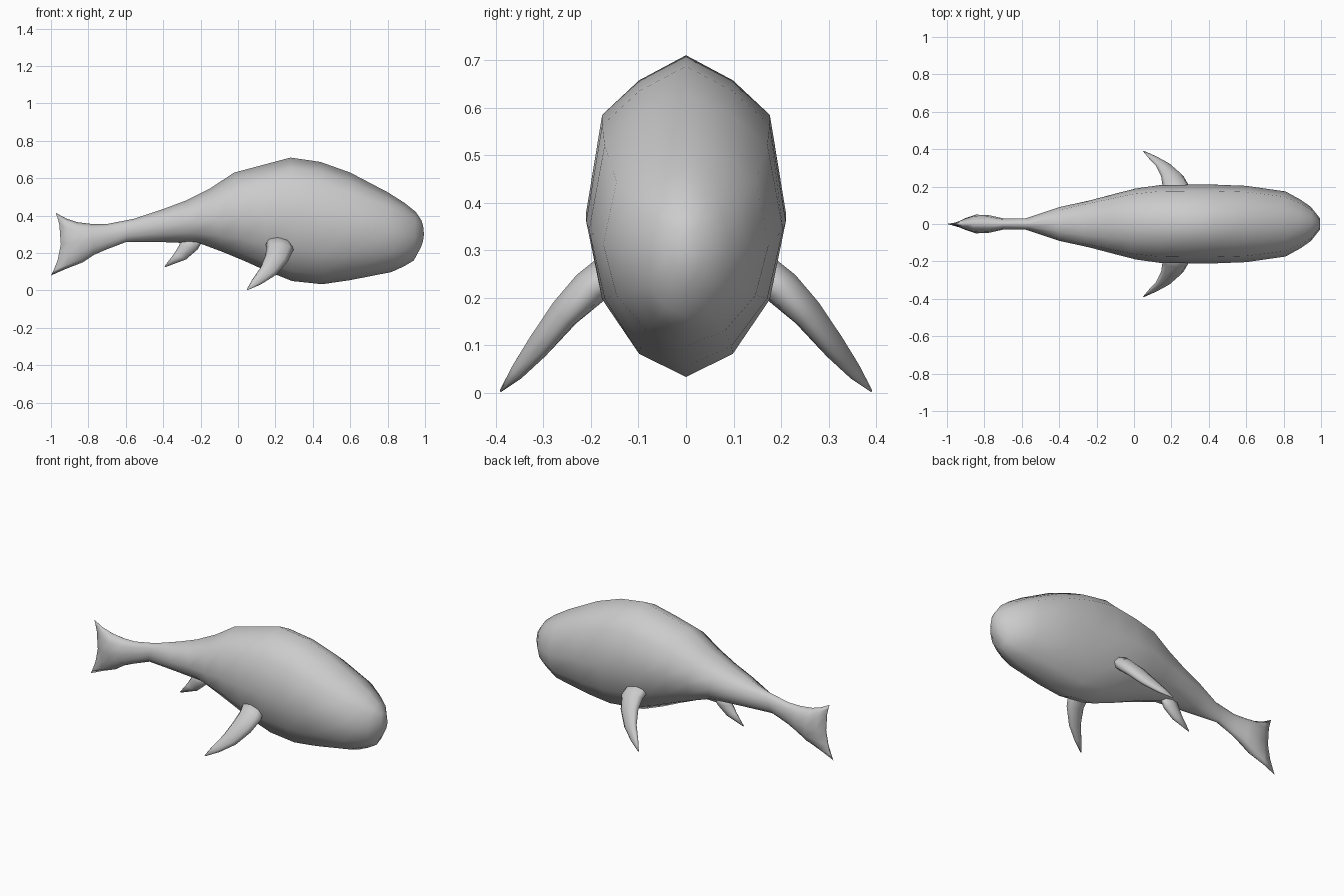
import bpy, bmesh
from math import sin, cos, pi
from mathutils import Vector

if "Cube" in bpy.data.objects:
    bpy.data.objects.remove(bpy.data.objects["Cube"])

GREY = (0.6, 0.6, 0.6, 1)
skin = bpy.data.materials.new("grey_skin")
skin.use_nodes = True
skin.diffuse_color = GREY
bsdf = skin.node_tree.nodes["Principled BSDF"]
bsdf.inputs["Base Color"].default_value = GREY
bsdf.inputs["Roughness"].default_value = 0.7


def loft(name, rings):
    """Skin a list of equal rings; each end is closed by strips across the ring."""
    bm = bmesh.new()
    loops = [[bm.verts.new(p) for p in ring] for ring in rings]
    n = len(loops[0])
    for a, b in zip(loops, loops[1:]):
        for i in range(n):
            j = (i + 1) % n
            bm.faces.new((a[i], a[j], b[j], b[i]))
    for end in (loops[0], loops[-1]):
        for i in range(n // 2):
            corners = [end[i], end[i + 1], end[-(i + 1)], end[-i]]
            bm.faces.new(list(dict.fromkeys(corners)))
    bmesh.ops.recalc_face_normals(bm, faces=bm.faces)
    mesh = bpy.data.meshes.new(name)
    bm.to_mesh(mesh)
    bm.free()
    mesh.materials.append(skin)
    obj = bpy.data.objects.new(name, mesh)
    bpy.context.collection.objects.link(obj)
    for p in mesh.polygons:
        p.use_smooth = True
    return obj


# Half cross-section from the ridge of the back to the keel: (side, height)
HALF = [(0, 1), (.47, .84), (.84, .62), (1, 0), (.84, -.5), (.47, -.85), (0, -1)]
SECTION = HALF + [(-s, h) for s, h in HALF[-2:0:-1]]


def body_ring(top, bottom, width, bow=0):
    """Upright ring between a back point and a keel point, its middle bowed along x."""
    (xt, zt), (xb, zb) = top, bottom
    ring = []
    for s, h in SECTION:
        t = (h + 1) / 2
        ring.append((xb + (xt - xb) * t + bow * (1 - h * h), s * width, zb + (zt - zb) * t))
    return ring


# Body with upright tail fluke, from tail to nose
loft("body", [body_ring(*r) for r in [
    ((-.975, .415), (-1, .08), .006, .04),
    ((-.92, .385), (-.92, .115), .03, .015),
    ((-.86, .365), (-.83, .15), .05),
    ((-.78, .355), (-.77, .19), .047),
    ((-.70, .355), (-.70, .22), .03),
    ((-.56, .382), (-.60, .258), .03),
    ((-.40, .435), (-.40, .258), .09),
    ((-.28, .48), (-.20, .25), .125),
    ((-.15, .545), (-.08, .205), .158),
    ((-.02, .63), (.04, .155), .19),
    ((.13, .67), (.15, .105), .208),
    ((.28, .71), (.29, .05), .21),
    ((.44, .687), (.45, .033), .21),
    ((.60, .63), (.60, .055), .204),
    ((.80, .525), (.82, .098), .174),
    ((.89, .468), (.89, .13), .13),
    ((.95, .42), (.94, .16), .092),
    ((.98, .375), (.975, .225), .03, .017),
]])


def fin(name, sections, normal):
    """Flat tapering fin; sections are (centre, half chord along x and z, half thickness)."""
    rings = []
    for centre, cx, cz, thick in sections:
        c, chord, n = Vector(centre), Vector((cx, 0, cz)), Vector(normal)
        rings.append([c + chord * cos(k * pi / 4) + n * thick * sin(k * pi / 4)
                      for k in range(8)])
    return loft(name, rings)


# Paired side flippers, swept back and down
for name, side in (("left_flipper", -1), ("right_flipper", 1)):
    fin(name, [
        ((.21, side * .14, .27), .07, 0, .04),
        ((.225, side * .20, .222), .072, -.005, .04),
        ((.205, side * .255, .168), .06, -.015, .033),
        ((.16, side * .31, .10), .042, -.018, .025),
        ((.10, side * .355, .045), .024, -.012, .015),
        ((.05, side * .39, .004), .003, -.002, .002),
    ], (0, side * .75, .65))

# Single small fin under the tail stem
fin("belly_fin", [
    ((-.24, 0, .28), .06, 0, .03),
    ((-.265, 0, .23), .05, -.01, .03),
    ((-.31, 0, .18), .033, -.014, .02),
    ((-.39, 0, .127), .003, -.002, .002),
], (0, 1, 0))
